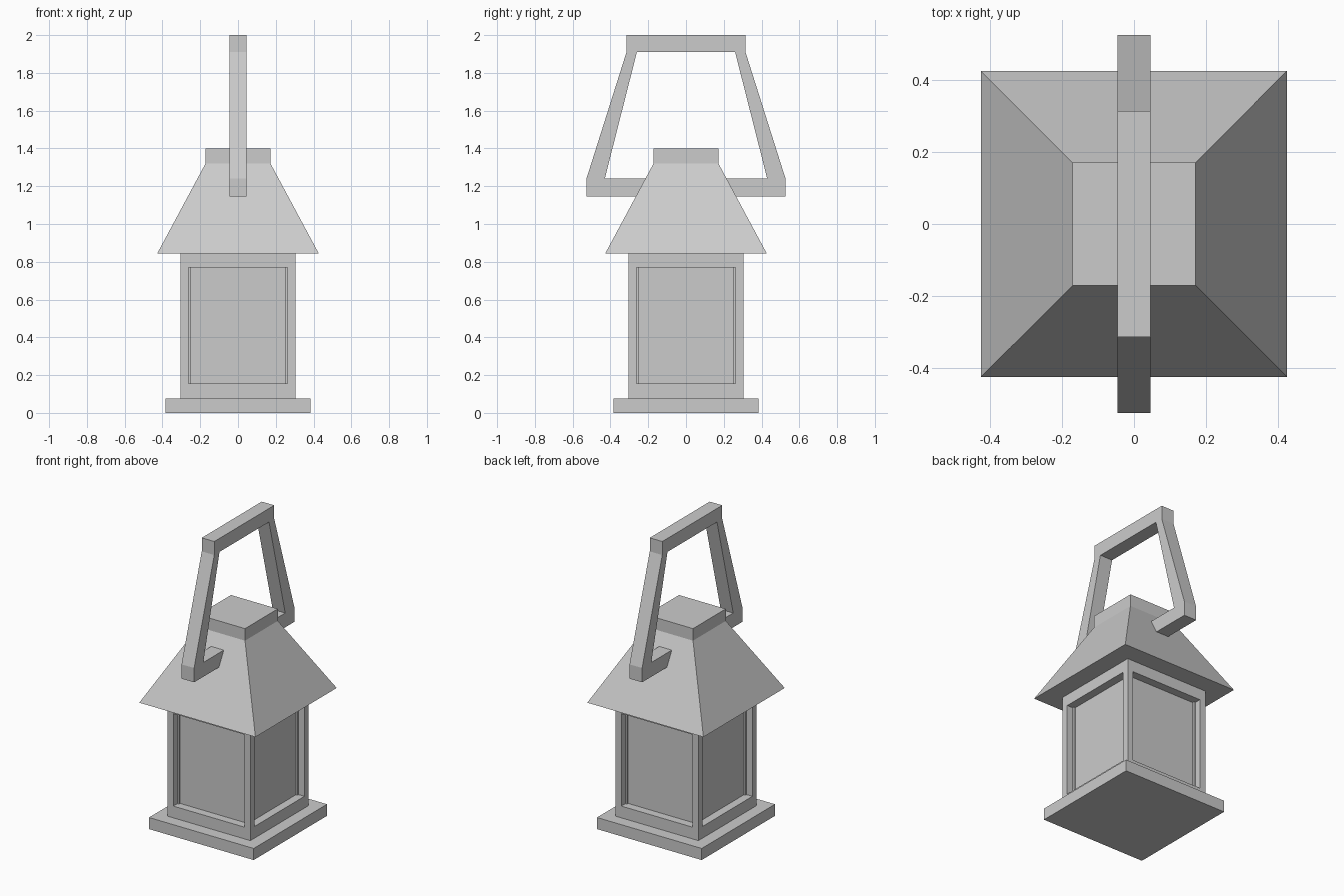
import bpy, bmesh

if "Cube" in bpy.data.objects:
    bpy.data.objects.remove(bpy.data.objects["Cube"])


def finish(name, bm):
    bmesh.ops.recalc_face_normals(bm, faces=bm.faces)
    mesh = bpy.data.meshes.new(name)
    bm.to_mesh(mesh)
    bm.free()
    obj = bpy.data.objects.new(name, mesh)
    bpy.context.collection.objects.link(obj)
    return obj


def square_stack(levels):
    """Closed solid from square rings given as (half width, z)."""
    bm = bmesh.new()
    rings = [[bm.verts.new((sx * h, sy * h, z))
              for sx, sy in ((-1, -1), (1, -1), (1, 1), (-1, 1))]
             for h, z in levels]
    bm.faces.new(rings[0][::-1])
    bm.faces.new(rings[-1])
    for a, b in zip(rings, rings[1:]):
        for i in range(4):
            j = (i + 1) % 4
            bm.faces.new((a[i], a[j], b[j], b[i]))
    bm.normal_update()
    return bm


# Base plate
finish("base", square_stack([(0.385, 0), (0.385, 0.077)]))

# Lantern body with a recessed pane on each side
bm = square_stack([(0.305, 0.077), (0.305, 0.845)])
panes = [f for f in bm.faces if abs(f.normal.z) < 0.5]
bmesh.ops.inset_individual(bm, faces=panes, thickness=0.06)
for f in panes:
    for v in f.verts:
        v.co.z = 0.155 if v.co.z < 0.45 else 0.77
for f in bmesh.ops.extrude_discrete_faces(bm, faces=panes)["faces"]:
    f.normal_update()
    bmesh.ops.translate(bm, verts=f.verts, vec=f.normal * -0.055)
finish("lantern_body", bm)

# Sloping roof with its square cap
finish("roof", square_stack([(0.427, 0.845), (0.172, 1.32), (0.172, 1.40)]))

# Carrying handle: half outline in y, z, mirrored and given thickness in x
outer = [(0.20, 1.145), (0.527, 1.145), (0.527, 1.24), (0.315, 1.91), (0.315, 2.0), (0, 2.0)]
inner = [(0.20, 1.24), (0.43, 1.24), (0.26, 1.91), (0, 1.91)]
half = outer + inner[::-1]
outline = half[:5] + [(-y, z) for y, z in half[4::-1]]
outline += [(-y, z) for y, z in inner[:3]] + inner[2::-1]
W = 0.046
bm = bmesh.new()
face = bm.faces.new([bm.verts.new((-W, y, z)) for y, z in outline])
ext = bmesh.ops.extrude_face_region(bm, geom=[face], use_keep_orig=True)
bmesh.ops.translate(bm, vec=(2 * W, 0, 0),
                    verts=[g for g in ext["geom"] if isinstance(g, bmesh.types.BMVert)])
finish("handle", bm)
